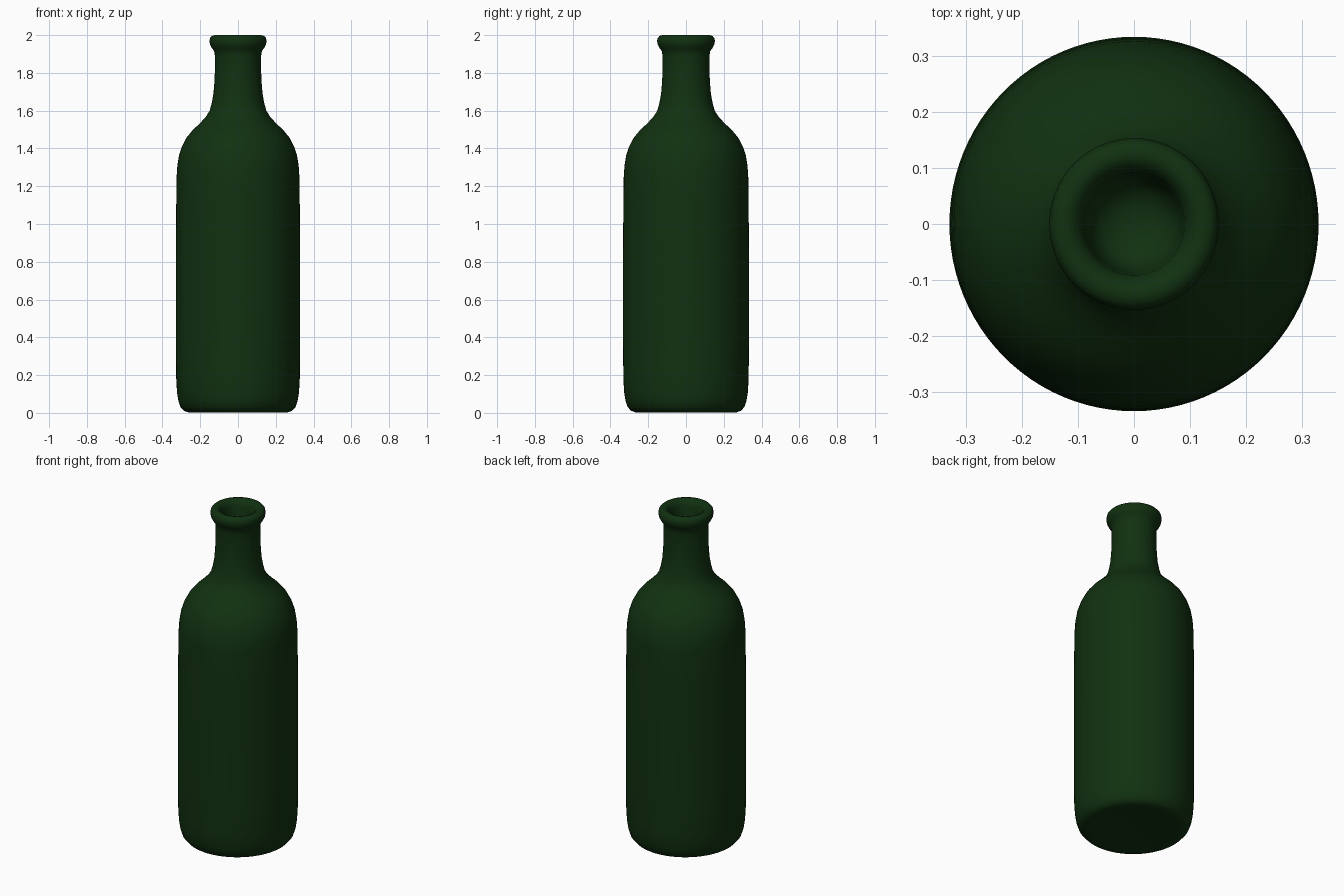
import bpy, bmesh, math

# Dark green glass
green = bpy.data.materials.new("dark_green_glass")
green.diffuse_color = (0.0055, 0.031, 0.0055, 1)

# Half profile (radius, height): base, body, shoulder, neck, lip, mouth cavity
profile = [
    (0.0, 0.012), (0.15, 0.011), (0.235, 0.006), (0.265, 0.003), (0.288, 0.012),
    (0.305, 0.032), (0.316, 0.065), (0.323, 0.11), (0.327, 0.18), (0.329, 0.4),
    (0.329, 0.8), (0.327, 1.1), (0.325, 1.25), (0.321, 1.31), (0.312, 1.365),
    (0.297, 1.41), (0.272, 1.458), (0.24, 1.497), (0.205, 1.53), (0.172, 1.565),
    (0.15, 1.6), (0.139, 1.64), (0.13, 1.69), (0.125, 1.75), (0.122, 1.82),
    (0.122, 1.89), (0.127, 1.917), (0.139, 1.932), (0.148, 1.95), (0.151, 1.968),
    (0.148, 1.985), (0.138, 1.996), (0.122, 2.0), (0.108, 1.995), (0.097, 1.983),
    (0.09, 1.965), (0.086, 1.93), (0.078, 1.88), (0.06, 1.85), (0.03, 1.837),
    (0.0, 1.834),
]

SIDES = 96
bm = bmesh.new()
verts = [bm.verts.new((r, 0, z)) for r, z in profile]
edges = [bm.edges.new(pair) for pair in zip(verts, verts[1:])]
bmesh.ops.spin(bm, geom=verts + edges, cent=(0, 0, 0), axis=(0, 0, 1),
               angle=2 * math.pi, steps=SIDES, use_duplicate=False)
bmesh.ops.remove_doubles(bm, verts=bm.verts, dist=1e-4)
for v in bm.verts:
    v.co.y *= 1.014  # body is very slightly deeper than wide
bmesh.ops.recalc_face_normals(bm, faces=bm.faces)
for f in bm.faces:
    f.smooth = True

mesh = bpy.data.meshes.new("bottle")
bm.to_mesh(mesh)
bm.free()
mesh.materials.append(green)
bottle = bpy.data.objects.new("bottle", mesh)
bpy.context.collection.objects.link(bottle)
